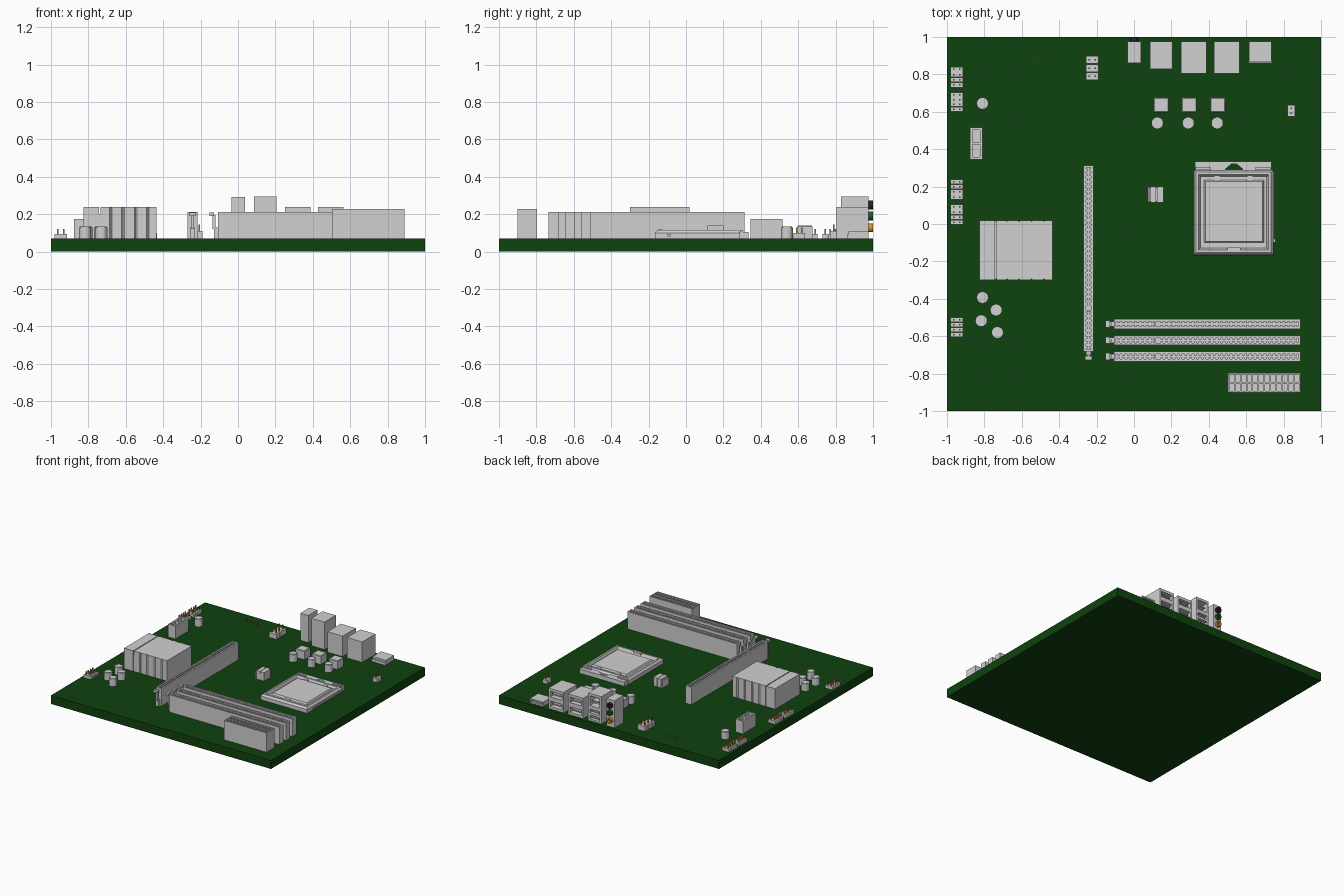
import bpy, bmesh, math
from mathutils import Matrix

if "Cube" in bpy.data.objects:
    bpy.data.objects.remove(bpy.data.objects["Cube"])

def mat(name, r, g, b):
    m = bpy.data.materials.new(name)
    m.diffuse_color = (r, g, b, 1)
    m.use_nodes = True
    m.node_tree.nodes["Principled BSDF"].inputs["Base Color"].default_value = m.diffuse_color
    return m

GREEN = mat("board_green", 0.0048, 0.054, 0.0048)
GREY = mat("component_grey", 0.64, 0.64, 0.64)
GOLD = mat("pin_gold", 0.6, 0.3, 0.04)
BLACK = mat("jack_black", 0.02, 0.015, 0.025)
JGREEN = mat("jack_green", 0.01, 0.12, 0.02)
ORANGE = mat("jack_orange", 0.7, 0.28, 0.03)
T = 0.07  # top of the board

def finish(name, bm, m):
    bmesh.ops.recalc_face_normals(bm, faces=bm.faces)
    me = bpy.data.meshes.new(name)
    bm.to_mesh(me)
    bm.free()
    me.materials.append(m)
    ob = bpy.data.objects.new(name, me)
    bpy.context.collection.objects.link(ob)
    return ob

def boxes(name, items, m=GREY):
    """One object from boxes given as (x0, x1, y0, y1, z0, z1)."""
    bm = bmesh.new()
    for a, b, c, d, e, f in items:
        mx = Matrix.Translation(((a+b)/2, (c+d)/2, (e+f)/2)) @ Matrix.Diagonal((b-a, d-c, f-e, 1))
        bmesh.ops.create_cube(bm, size=1, matrix=mx)
    return finish(name, bm, m)

def loft(name, rects, m=GREY):
    """Stacked or nested rectangles (x0, x1, y0, y1, z) joined in order."""
    bm = bmesh.new()
    rings = [[bm.verts.new(p) for p in ((a, c, z), (b, c, z), (b, d, z), (a, d, z))]
             for a, b, c, d, z in rects]
    for r, s in zip(rings, rings[1:]):
        for i in range(4):
            bm.faces.new((r[i], r[(i+1) % 4], s[(i+1) % 4], s[i]))
    bm.faces.new(rings[0])
    bm.faces.new(rings[-1])
    return finish(name, bm, m)

def prism(name, pts, z0, z1, m=GREY):
    bm = bmesh.new()
    f = bm.faces.new([bm.verts.new((x, y, z0)) for x, y in pts])
    ext = bmesh.ops.extrude_face_region(bm, geom=[f])
    for v in ext["geom"]:
        if isinstance(v, bmesh.types.BMVert):
            v.co.z = z1
    return finish(name, bm, m)

def pins(name, xs, ys, top):
    boxes(name, [(x-.004, x+.004, y-.004, y+.004, T, top) for x in xs for y in ys], GOLD)

# Board
boxes("circuit_board", [(-1, 1, -1, 1, 0, T)], GREEN)

# Double-row pin headers along the left edge
for i, (y0, y1) in enumerate([(.73, .84), (.60, .705), (.13, .24), (-.005, .105), (-.605, -.5)]):
    n = 4
    p = (y1 - y0) / n
    ys = [y0 + p*(k+.5) for k in range(n)]
    boxes(f"edge_header_{i}", [(-.98, -.915, y-p/2+.001, y+p/2-.001, T, .095) for y in ys])
    pins(f"edge_header_pins_{i}", (-.963, -.932), ys, .122)

# Three-block audio header, two-pin header and bare pins
ys = (.79, .834, .878)
boxes("triple_header", [(-.257, -.19, y-.02, y+.02, T, .11) for y in ys])
pins("triple_header_pins", (-.24, -.207), ys, .145)
boxes("small_header", [(.82, .86, .575, .635, T, .1)])
pins("small_header_pins", (.84,), (.592, .618), .13)
for i, x in enumerate((-.545, -.51, -.472, -.437)):
    pins(f"bare_pin_{i}", (x,), (.89 - .002*i,), .1)

# Round capacitors
for i, (x, y) in enumerate([(-.81, .645), (-.81, -.393), (-.737, -.46), (-.817, -.517), (-.73, -.58),
                            (.125, .54), (.29, .54), (.445, .54)]):
    bm = bmesh.new()
    for r, z0, z1 in ((.032, T, .13), (.027, .13, .133)):
        bmesh.ops.create_cone(bm, cap_ends=True, segments=16, radius1=r, radius2=r, depth=z1-z0,
                              matrix=Matrix.Translation((x, y, (z0+z1)/2)))
    finish(f"capacitor_{i}", bm, GREY)

# Square chokes and the split choke near the processor
for i, x in enumerate((.105, .255, .408)):
    loft(f"choke_{i}", [(x, x+.08, .597, .675, T), (x, x+.08, .597, .675, .135),
                        (x+.004, x+.076, .601, .671, .14)])
boxes("split_choke", [(.075, .084, .115, .2, T, .13), (.087, .118, .115, .2, T, .14),
                      (.122, .157, .115, .2, T, .14), (.08, .15, .12, .195, T, .12)])

# Tall data connector with two wells
boxes("data_connector", [(-.877, -.864, .345, .515, T, .175), (-.824, -.811, .345, .515, T, .175),
                         (-.864, -.824, .345, .358, T, .175), (-.864, -.824, .502, .515, T, .175),
                         (-.864, -.824, .425, .437, T, .175), (-.864, -.824, .358, .502, T, .09)])

# Bank of drive ports: slabs with chamfered ends
edges = [-.825, -.743, -.736, -.68, -.615, -.547, -.482, -.435]
c = .007
for i, (a, b) in enumerate(zip(edges, edges[1:])):
    if i == 1:
        continue
    l = 0 if i in (0, 2) else c
    r = 0 if i in (0, 6) else c
    pts = [(a, -.3+c), (a+l, -.3), (b-r, -.3), (b, -.3+c), (b, .02-c), (b-r, .02), (a+l, .02), (a, .02-c)]
    if not l:
        pts[0], pts[7] = (a, -.28), (a, 0)
    if not r:
        pts[3], pts[4] = (b, -.28), (b, 0)
    prism(f"drive_port_{i}", pts, T, .238)
boxes("drive_port_web", [(-.745, -.734, -.295, .015, T, .2)])

# Long expansion and memory slots, built along x from the latch end
def slot(name, x, y, angle, L=.997, key=.22):
    w, g, top = .026, .013, .212
    b = [(0, L, -w, -g, T, top), (0, L, g, w, T, top), (0, .012, -g, g, T, top),
         (L-.012, L, -g, g, T, top), (key-.004, key+.004, -g, g, T, top), (0, L, -g, g, T, .1)]
    n = 38
    for k in range(n):
        px = .025 + k*(L-.05)/(n-1)
        if abs(px - key) > .012:
            for s in (-1, 1):
                lo, hi = sorted((s*.005, s*g))
                b.append((px-.007, px+.007, lo, hi, .1, .205))
    # latch: foot, leaning arm and grip
    b += [(-.02, 0, -.014, .014, T, .13), (-.03, -.012, -.008, .008, .12, .195),
          (-.045, -.022, -.018, .018, .19, .208)]
    ob = boxes(name, b)
    ob.location = (x, y, 0)
    ob.rotation_euler.z = angle

slot("expansion_slot", -.243, -.683, math.pi/2)
for i, y in enumerate((-.535, -.622, -.708)):
    slot(f"memory_slot_{i}", -.107, y, 0)

# Power connector: lattice of two rows of twelve sockets
x0, x1, y0, y1, h = .503, .89, -.9, -.797, .228
b = [(x0, x1, y0, y1, T, .205)]
for k in range(13):
    x = x0 + .004 + k*(x1-x0-.008)/12
    b.append((x-.004, x+.004, y0, y1, .205, h))
for y in (y0+.004, (y0+y1)/2, y1-.004):
    b.append((x0, x1, y-.004, y+.004, .205, h))
boxes("power_connector", b)

# Processor socket: stepped frame, sunken well and raised lid
def inset(d, z):
    return (.32+d, .745-d, -.165+d, .29-d, z)
loft("socket_frame", [inset(0, T), inset(0, .1), inset(.012, .115), inset(.026, .115),
                      inset(.036, .092), inset(.046, .092)])
loft("processor_lid", [(.36, .705, -.115, .25, .09), (.36, .705, -.115, .25, .1),
                       (.375, .695, -.1, .235, .1), (.382, .688, -.093, .228, .113)])
boxes("socket_notches", [(x-.016, x+.016, .225, .258, .09, .108) for x in (.445, .62)]
      + [(.5, .57, -.15, -.125, .1, .118)])
# Hinge plate with a window onto the board
prism("socket_hinge", [(.325, .335), (.325, .28), (.49, .28), (.49, .295), (.52, .32), (.55, .32),
                       (.58, .295), (.58, .28), (.735, .28), (.735, .335)], T, .105)
boxes("socket_hinge_pins", [(.33, .41, .29, .305, .1, .115), (.65, .73, .29, .305, .1, .115)])
boxes("socket_lever", [(.745, .752, -.1, .28, .08, .088), (.745, .757, -.1, -.08, .08, .095)])

# Rear ports: hollow shells open to the back edge
def rear_port(name, x0, x1, y0, top, holes, rim=.016):
    back, front = .92, .977
    b = [(x0, x1, y0, back, T, top), (x0, x0+rim, back, front, T, top), (x1-rim, x1, back, front, T, top)]
    z = T
    for lo, hi in holes:
        b.append((x0+rim, x1-rim, back, front, z, lo))
        m = (lo + hi)/2
        b.append((x0+rim+.012, x1-rim-.012, back, front-.01, m-.005, m+.005))
        z = hi
    b.append((x0+rim, x1-rim, back, front, z, top))
    boxes(name, b)

rear_port("network_and_usb_port", .085, .205, .83, .295, [(.085, .115), (.135, .165), (.195, .275)])
rear_port("usb_stack_left", .25, .387, .805, .238, [(.09, .135), (.17, .215)])
rear_port("usb_stack_right", .428, .565, .805, .238, [(.09, .135), (.17, .215)])
rear_port("flat_video_port", .615, .735, .87, .108, [(.082, .098)], .01)
boxes("flat_video_port_lip", [(.613, .737, .86, .872, T, .092)])

# Audio tower with three coloured ring jacks
boxes("audio_tower", [(-.035, .037, .86, .977, T, .293)])
for name, z, m in (("jack_top", .249, BLACK), ("jack_middle", .19, JGREEN), ("jack_bottom", .127, ORANGE)):
    bm = bmesh.new()
    rings = []
    for r, y in ((.023, .975), (.023, 1.0), (.012, 1.0), (.012, .98)):
        rings.append([bm.verts.new((.001 + r*math.cos(t*math.pi/8), y, z + r*math.sin(t*math.pi/8)))
                      for t in range(16)])
    for p, q in zip(rings, rings[1:]):
        for i in range(16):
            bm.faces.new((p[i], p[(i+1) % 16], q[(i+1) % 16], q[i]))
    bm.faces.new(rings[-1])
    bm.faces.new(rings[0])
    finish(name, bm, m)
